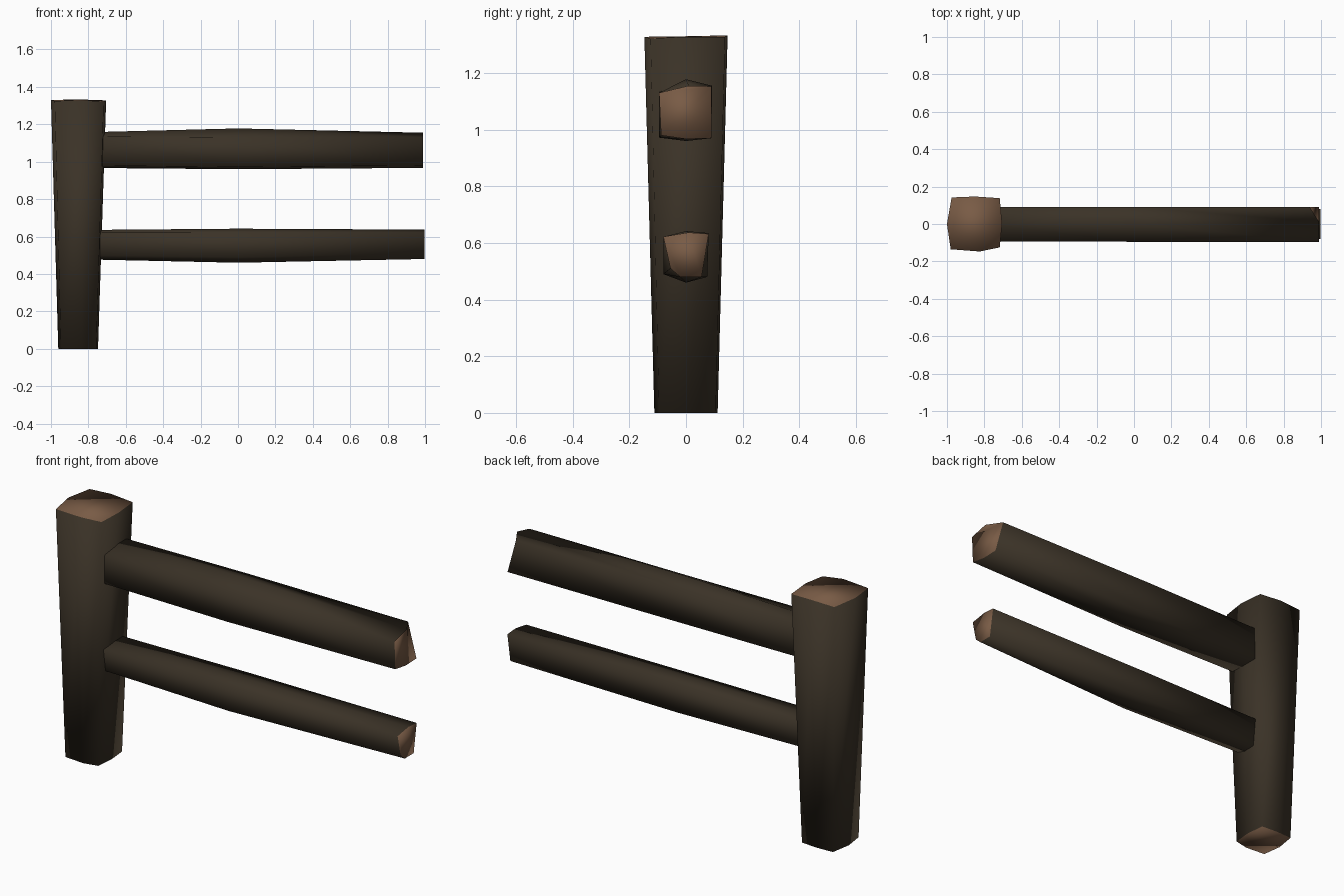
import bpy, bmesh

if "Cube" in bpy.data.objects:
    bpy.data.objects.remove(bpy.data.objects["Cube"])


def material(name, rgb):
    m = bpy.data.materials.new(name)
    m.diffuse_color = (*rgb, 1.0)
    m.use_nodes = True
    m.node_tree.nodes["Principled BSDF"].inputs["Base Color"].default_value = m.diffuse_color
    return m


bark = material("dark_bark", (0.043, 0.032, 0.020))
cut = material("cut_wood", (0.19, 0.105, 0.06))


def log(name, rings):
    """Loft rings of points into a smooth log with slightly irregular cut ends."""
    bm = bmesh.new()
    loops = [[bm.verts.new(p) for p in ring] for ring in rings]
    n = len(loops[0])
    for a, b in zip(loops, loops[1:]):
        for i in range(n):
            j = (i + 1) % n
            bm.faces.new((a[i], a[j], b[j], b[i]))
    caps = [bm.faces.new(loops[0][::-1]), bm.faces.new(loops[-1])]
    for f in caps:
        f.material_index = 1
    bmesh.ops.triangulate(bm, faces=caps)
    bmesh.ops.recalc_face_normals(bm, faces=bm.faces)
    for f in bm.faces:
        f.smooth = True
    me = bpy.data.meshes.new(name)
    bm.to_mesh(me)
    bm.free()
    me.materials.append(bark)
    me.materials.append(cut)
    ob = bpy.data.objects.new(name, me)
    bpy.context.collection.objects.link(ob)
    return ob


# Upright post: squarish eight-sided section that widens upwards
top = [(-0.98, -0.135), (-0.825, -0.147), (-0.718, -0.125), (-0.705, 0.0),
       (-0.718, 0.138), (-0.85, 0.147), (-0.975, 0.142), (-1.0, 0.0)]
top_z = [1.325, 1.328, 1.322, 1.328, 1.328, 1.333, 1.328, 1.33]
base = [(-0.855 + (x + 0.853) * 0.72, y * 0.76) for x, y in top]
log("post", [[(x, y, 0.0) for x, y in base],
             [(x, y, z) for (x, y), z in zip(top, top_z)]])


def rail(name, sections):
    """Each section: x, then (y, z) points; the optional third value shifts x."""
    log(name, [[(x + (p[2] if len(p) > 2 else 0), p[0], p[1]) for p in pts]
               for x, pts in sections])


# Upper rail, thickest in the middle, with one chipped corner at its free end
rail("upper_rail", [
    (-0.82, [(-0.09, 0.98), (0, 0.967), (0.09, 0.975), (0.09, 1.15), (0, 1.157), (-0.093, 1.135)]),
    (0.0, [(-0.095, 0.972), (0, 0.96), (0.09, 0.972), (0.092, 1.155), (0, 1.178), (-0.095, 1.13)]),
    (0.99, [(-0.088, 0.98), (0, 0.967), (0.09, 0.97), (0.09, 1.153, -0.05), (0.01, 1.155), (-0.095, 1.13)]),
])

# Lower rail, thinner and narrowing underneath at both ends
rail("lower_rail", [
    (-0.82, [(-0.06, 0.50), (0, 0.478), (0.06, 0.485), (0.08, 0.63), (0, 0.635), (-0.08, 0.62)]),
    (0.0, [(-0.08, 0.49), (0, 0.46), (0.075, 0.48), (0.08, 0.635), (0, 0.642), (-0.08, 0.622)]),
    (0.998, [(-0.055, 0.51), (-0.02, 0.48), (0.055, 0.48), (0.08, 0.632), (0.01, 0.637), (-0.08, 0.622)]),
])
